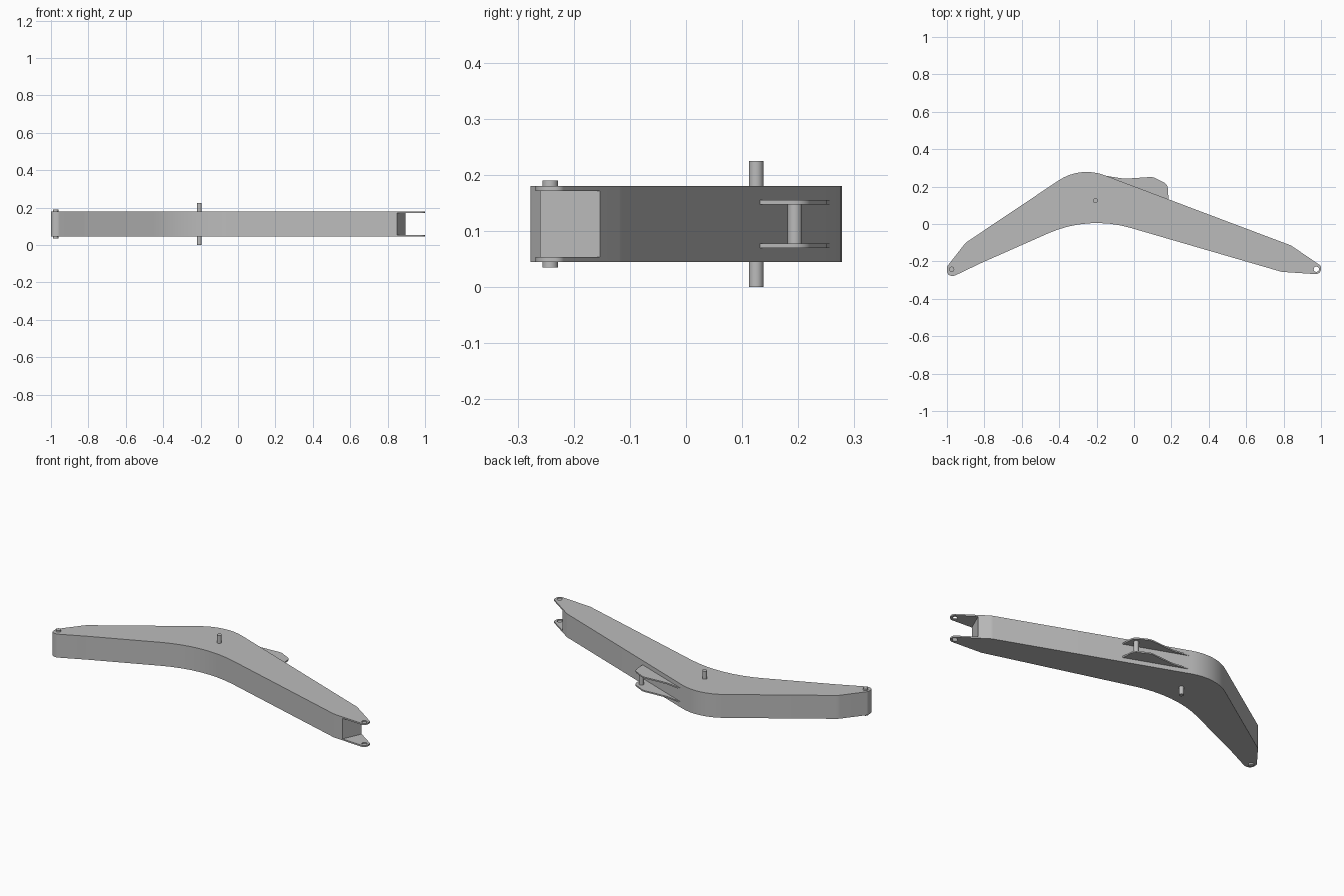
import bpy, bmesh, math
from mathutils import Vector

cube = bpy.data.objects.get("Cube")
if cube:
    bpy.data.objects.remove(cube, do_unlink=True)

steel = bpy.data.materials.new("steel grey")
steel.use_nodes = True
GREY = (0.5, 0.5, 0.5, 1)
steel.diffuse_color = GREY
steel.node_tree.nodes["Principled BSDF"].inputs["Base Color"].default_value = GREY

MID = 0.1125  # height of the symmetry plane


def rounded(corners, steps=8):
    """Outline from (x, y, radius) corners, each replaced by an arc."""
    pts = []
    for i, (x, y, r) in enumerate(corners):
        p = Vector((x, y))
        if r == 0:
            pts.append(p)
            continue
        a = (Vector(corners[i - 1][:2]) - p).normalized()
        b = (Vector(corners[(i + 1) % len(corners)][:2]) - p).normalized()
        half = a.angle(b) / 2
        centre = p + (a + b).normalized() * r / math.sin(half)
        start = p + a * r / math.tan(half) - centre
        end = p + b * r / math.tan(half) - centre
        turn = math.atan2(start.x * end.y - start.y * end.x, start.dot(end))
        for k in range(steps + 1):
            t = turn * k / steps
            c, s = math.cos(t), math.sin(t)
            pts.append(centre + Vector((start.x * c - start.y * s,
                                        start.x * s + start.y * c)))
    return pts


def prism(name, pts, z0, z1):
    """Upright extrusion of an outline."""
    bm = bmesh.new()
    face = bm.faces.new([bm.verts.new((p[0], p[1], z0)) for p in pts])
    top = bmesh.ops.extrude_face_region(bm, geom=[face])["geom"]
    verts = [v for v in top if isinstance(v, bmesh.types.BMVert)]
    bmesh.ops.translate(bm, verts=verts, vec=(0, 0, z1 - z0))
    bmesh.ops.recalc_face_normals(bm, faces=bm.faces)
    mesh = bpy.data.meshes.new(name)
    bm.to_mesh(mesh)
    bm.free()
    mesh.materials.append(steel)
    ob = bpy.data.objects.new(name, mesh)
    bpy.context.collection.objects.link(ob)
    return ob


def pin(name, x, y, r, half, sides=24):
    ring = [(x + r * math.cos(math.tau * k / sides),
             y + r * math.sin(math.tau * k / sides)) for k in range(sides)]
    return prism(name, ring, MID - half, MID + half)


def cut(target, cutter):
    mod = target.modifiers.new("cut", "BOOLEAN")
    mod.operation = "DIFFERENCE"
    mod.solver = "EXACT"
    mod.object = cutter
    bpy.context.view_layer.objects.active = target
    bpy.ops.object.modifier_apply(modifier=mod.name)
    bpy.data.objects.remove(cutter, do_unlink=True)


# Bent box beam
beam = prism("boom_beam", rounded([
    (-1, -0.277, 0.025), (-0.96, -0.277, 0.03), (-0.82, -0.21, 0.05),
    (-0.244, 0.045, 0.64), (0.79, -0.256, 0.06), (1, -0.27, 0.028),
    (1, -0.224, 0.02), (0.84, -0.115, 0.06), (-0.288, 0.31, 0.27),
    (-0.9, -0.1, 0.08), (-1, -0.228, 0.02)]), MID - 0.0675, MID + 0.0675)

# Open fork at the far end, with a sloping back wall and pin holes
cut(beam, prism("fork_slot", [(0.831, -0.3), (1.1, -0.3), (1.1, -0.1),
                              (0.92, -0.1)], MID - 0.059, MID + 0.059))
cut(beam, pin("fork_hole", 0.975, -0.242, 0.014, 0.2))

# Pins through the bend and the near end
pivot_pin = pin("pivot_pin", -0.207, 0.125, 0.013, 0.1125)
end_pin = pin("end_pin", -0.975, -0.242, 0.014, 0.0775)

# Pair of cylinder lugs on the back, joined by a pin
lug = rounded([(-0.155, 0.258, 0), (0.185, 0.128, 0), (0.179, 0.212, 0.035),
               (0.1, 0.252, 0.06), (-0.05, 0.242, 0.15)])
lugs = [prism(name, lug, MID + z - 0.004, MID + z + 0.004)
        for name, z in (("lower_lug", -0.039), ("upper_lug", 0.039))]
lug_pin = pin("lug_pin", 0.148, 0.194, 0.013, 0.036)

# Smooth shading with sharp edges kept
bpy.ops.object.select_all(action="DESELECT")
for ob in [beam, pivot_pin, end_pin, lug_pin] + lugs:
    ob.select_set(True)
bpy.context.view_layer.objects.active = beam
bpy.ops.object.shade_smooth_by_angle(angle=math.radians(30))
